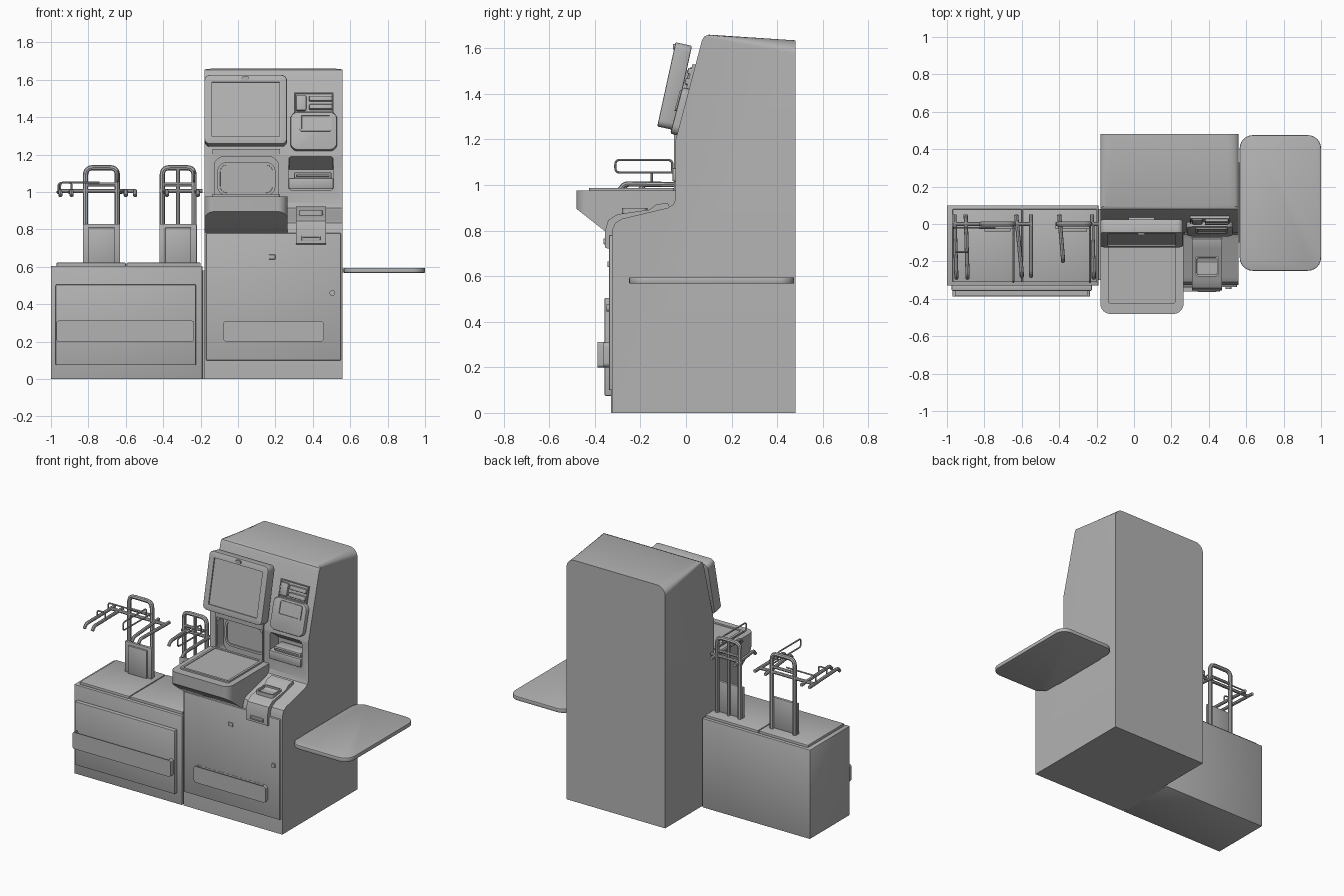
import bpy, bmesh, math
from mathutils import Vector

if "Cube" in bpy.data.objects:
    bpy.data.objects.remove(bpy.data.objects["Cube"])

grey = bpy.data.materials.new("mid grey")
grey.use_nodes = True
grey.diffuse_color = (0.45, 0.45, 0.45, 1)
grey.node_tree.nodes["Principled BSDF"].inputs["Base Color"].default_value = (0.45, 0.45, 0.45, 1)


def finish(name, bm):
    bmesh.ops.recalc_face_normals(bm, faces=bm.faces)
    me = bpy.data.meshes.new(name)
    bm.to_mesh(me)
    bm.free()
    ob = bpy.data.objects.new(name, me)
    bpy.context.collection.objects.link(ob)
    me.materials.append(grey)
    smooth(ob)
    return ob


def activate(ob):
    bpy.ops.object.select_all(action='DESELECT')
    ob.select_set(True)
    bpy.context.view_layer.objects.active = ob


def smooth(ob):
    activate(ob)
    bpy.ops.object.shade_smooth_by_angle(angle=math.radians(35))


def box(name, x, y, z, round_axis=None, radius=0.0, inset=None, edge=0.0):
    """Box from ranges; rounds corners along an axis; inset = (direction, width, depth)."""
    bm = bmesh.new()
    bmesh.ops.create_cube(bm, size=1)
    mid = Vector([(r[0] + r[1]) / 2 for r in (x, y, z)])
    size = [r[1] - r[0] for r in (x, y, z)]
    for v in bm.verts:
        v.co = Vector([c * s for c, s in zip(v.co, size)])
    if round_axis is not None:
        along = [e for e in bm.edges
                 if abs(e.verts[0].co[round_axis] - e.verts[1].co[round_axis]) > 1e-5]
        bmesh.ops.bevel(bm, geom=along, offset=radius, segments=6, profile=0.5, affect='EDGES')
    bm.normal_update()
    if edge:
        sharp = [e for e in bm.edges if len(e.link_faces) == 2 and e.calc_face_angle() > 1]
        bmesh.ops.bevel(bm, geom=sharp, offset=edge, segments=2, profile=0.5, affect='EDGES')
        bm.normal_update()
    if inset:
        direction = Vector(inset[0])
        face = max(bm.faces, key=lambda f: f.normal.dot(direction) + f.calc_area())
        face = max((f for f in bm.faces if f.normal.dot(direction) > 0.99), key=lambda f: f.calc_area())
        bmesh.ops.inset_region(bm, faces=[face], thickness=inset[1])
        bmesh.ops.inset_region(bm, faces=[face], thickness=0.001, depth=inset[2])
    ob = finish(name, bm)
    ob.location = mid
    return ob


def prism(name, outline, x, round_from=None, radius=0.0):
    """Side profile (y, z) drawn out along x; rounds the long edges above a height."""
    bm = bmesh.new()
    face = bm.faces.new([bm.verts.new((x[0], p, q)) for p, q in outline])
    new = bmesh.ops.extrude_face_region(bm, geom=[face])["geom"]
    bmesh.ops.translate(bm, verts=[v for v in new if isinstance(v, bmesh.types.BMVert)],
                        vec=(x[1] - x[0], 0, 0))
    if round_from:
        top = [e for e in bm.edges if all(v.co.z > round_from for v in e.verts)
               and abs(e.verts[0].co.y - e.verts[1].co.y) > 0.2]
        bmesh.ops.bevel(bm, geom=top, offset=radius, segments=8, profile=0.5, affect='EDGES')
    return finish(name, bm)


def boolean(ob, cutter, operation='DIFFERENCE'):
    cutter.hide_render = True
    activate(ob)
    mod = ob.modifiers.new("cut", 'BOOLEAN')
    mod.object, mod.operation, mod.solver = cutter, operation, 'EXACT'
    bpy.ops.object.modifier_apply(modifier=mod.name)
    bpy.data.objects.remove(cutter)
    smooth(ob)


def tube(name, points, radius=0.012, bend=0.03):
    """Round bar through points with softened corners."""
    pts = [Vector(p) for p in points]
    path = [pts[0]]
    for a, b, c in zip(pts, pts[1:], pts[2:]):
        p = b + (a - b).normalized() * min(bend, (a - b).length * 0.45)
        q = b + (c - b).normalized() * min(bend, (c - b).length * 0.45)
        for i in range(6):
            t = i / 5
            path.append(p * (1 - t) ** 2 + b * 2 * t * (1 - t) + q * t * t)
    path.append(pts[-1])
    cu = bpy.data.curves.new(name, 'CURVE')
    cu.dimensions, cu.bevel_depth, cu.bevel_resolution, cu.use_fill_caps = '3D', radius, 2, True
    sp = cu.splines.new('POLY')
    sp.points.add(len(path) - 1)
    for s, p in zip(sp.points, path):
        s.co = (*p, 1)
    ob = bpy.data.objects.new(name, cu)
    bpy.context.collection.objects.link(ob)
    cu.materials.append(grey)
    activate(ob)
    bpy.ops.object.convert(target='MESH')
    smooth(bpy.context.object)


def on_slope(name, x, z, thick, **kw):
    """Box lying on the sloping upper front of the kiosk."""
    ob = box(name, x, (-thick, thick), z, **kw)
    mid = (z[0] + z[1]) / 2
    ob.location.y = -0.045 + (mid - 1.2) * 0.262
    ob.rotation_euler.x = -math.atan(0.262)


# Kiosk body
body = prism("kiosk_body", [(-0.325, 0), (0.48, 0), (0.48, 1.635), (0.1, 1.66), (0.08, 1.652), (0.07, 1.635),
                            (-0.045, 1.2), (-0.045, 0.94), (-0.055, 0.915), (-0.08, 0.9), (-0.28, 0.852),
                            (-0.31, 0.835), (-0.325, 0.8)], (-0.18, 0.56), 1.63, 0.06)
boolean(body, box("receipt_cutter", (0.27, 0.51), (-0.2, 0.05), (1.01, 1.19), 1, 0.02))
boolean(body, box("scanner_cutter", (-0.13, 0.22), (-0.2, 0.03), (0.93, 1.19), 1, 0.06))
box("kiosk_door", (-0.17, 0.55), (-0.338, -0.3), (0.1, 0.78), edge=0.004)
box("kiosk_drawer", (-0.08, 0.46), (-0.362, -0.335), (0.2, 0.31), 1, 0.02, inset=((0, 0, 1), 0.006, -0.07))
box("door_latch", (0.165, 0.2), (-0.345, -0.33), (0.64, 0.665), edge=0.003)
box("door_lock", (0.49, 0.52), (-0.348, -0.33), (0.445, 0.475), 1, 0.0145)
box("scanner_frame_top", (-0.135, 0.225), (-0.052, -0.04), (1.19, 1.23))
for i, x in enumerate((-0.135, 0.215)):
    box(f"scanner_frame_side_{i}", (x, x + 0.01), (-0.052, -0.04), (0.97, 1.2))
box("scanner_window", (-0.11, 0.2), (0.015, 0.035), (0.98, 1.16), 1, 0.05, inset=((0, -1, 0), 0.015, -0.006))

# Scanner tray with a rounded plan and sloping underside
tray = prism("scanner_tray", [(-0.48, 0.975), (-0.48, 0.895), (-0.34, 0.785), (-0.3, 0.78), (-0.04, 0.88),
                              (-0.04, 0.975)], (-0.18, 0.265))
boolean(tray, box("tray_rounding", (-0.18, 0.265), (-0.481, 0.1), (0.7, 1.1), 2, 0.055), 'INTERSECT')
box("scale_plate", (-0.14, 0.225), (-0.425, -0.05), (0.97, 0.986), 2, 0.015, inset=((0, 0, 1), 0.016, -0.004))

# Touch screen
screen = box("touch_screen", (-0.18, 0.262), (-0.037, 0.037), (1.245, 1.623), 1, 0.03,
             inset=((0, -1, 0), 0.034, -0.008), edge=0.006)
screen.location.y = -0.05
screen.rotation_euler.x = math.radians(-12.3)
box("screen_camera", (0.02, 0.06), (-0.058, -0.045), (1.595, 1.618), 1, 0.01)
on_slope("screen_mount", (-0.03, 0.11), (1.36, 1.5), 0.045)

# Payment devices on the right
on_slope("card_reader_frame", (0.3, 0.51), (1.42, 1.53), 0.012, inset=((0, -1, 0), 0.008, -0.008))
on_slope("card_reader_left", (0.31, 0.365), (1.432, 1.515), 0.02, edge=0.006)
for i in range(2):
    on_slope(f"card_reader_lip_{i}", (0.38, 0.505), (1.437 + i * 0.045, 1.465 + i * 0.045), 0.026, edge=0.006)
on_slope("pin_pad", (0.28, 0.53), (1.215, 1.425), 0.03, round_axis=1, radius=0.04, edge=0.008)
on_slope("pin_pad_screen", (0.33, 0.5), (1.315, 1.41), 0.037, round_axis=1, radius=0.012,
         inset=((0, -1, 0), 0.01, -0.004))
prism("receipt_hood", [(-0.04, 1.19), (0.05, 1.12), (0.05, 1.19)], (0.272, 0.508))
box("receipt_printer", (0.27, 0.51), (-0.06, 0.05), (1.015, 1.075), edge=0.008)
box("receipt_slot", (0.3, 0.5), (-0.045, 0.04), (1.07, 1.105), edge=0.008, inset=((0, -1, 0), 0.008, -0.02))
prism("note_unit", [(-0.06, 0.88), (-0.08, 0.922), (-0.13, 0.915), (-0.16, 0.892), (-0.3, 0.872), (-0.342, 0.845),
                    (-0.355, 0.8), (-0.355, 0.725), (-0.32, 0.715)], (0.31, 0.47))
box("note_slot", (0.34, 0.44), (-0.363, -0.35), (0.74, 0.765), edge=0.003, inset=((0, -1, 0), 0.005, -0.006))
box("coin_cup", (0.325, 0.455), (-0.28, -0.17), (0.87, 0.9), 2, 0.02, inset=((0, 0, 1), 0.01, -0.015))

# Side shelf
box("side_shelf", (0.565, 1.0), (-0.25, 0.475), (0.567, 0.595), 2, 0.07, edge=0.005)
box("shelf_bracket", (0.555, 0.6), (-0.1, 0.33), (0.57, 0.59))

# Bagging cabinet
box("bagging_cabinet", (-1.0, -0.19), (-0.33, 0.1), (0, 0.605), edge=0.005)
box("cabinet_gap", (-0.195, -0.175), (-0.3, 0.08), (0, 0.58))
for i, x in enumerate(((-0.97, -0.6), (-0.595, -0.2))):
    box(f"bagging_plate_{i}", x, (-0.31, 0.08), (0.6, 0.622), edge=0.004)
box("cabinet_front", (-0.975, -0.225), (-0.357, -0.325), (0.075, 0.505), edge=0.005)
box("cabinet_handle", (-0.97, -0.235), (-0.388, -0.35), (0.2, 0.312), 1, 0.012,
    inset=((0, 0, 1), 0.006, -0.08))

# Bag stands
for n, c in enumerate((-0.73, -0.32)):
    tube(f"stand_loop_{n}", [(c - 0.085, 0, 0.62), (c - 0.085, 0, 1.13), (c + 0.085, 0, 1.13),
                             (c + 0.085, 0, 0.62)], 0.014, 0.04)
    box(f"stand_plate_{n}", (c - 0.1, c + 0.1), (-0.028, -0.008), (0.62, 0.83), edge=0.004)
    box(f"stand_cover_{n}", (c - 0.07, c + 0.07), (-0.04, -0.02), (0.62, 0.81), edge=0.004)
    tube(f"stand_brace_{n}", [(c - 0.085, 0, 1.04), (c + 0.085, 0, 1.04)], 0.01)
tube("stand_inner_post", [(-0.32, 0, 0.62), (-0.32, 0, 1.13)], 0.011)

# Bag arms reaching forward, with downturned tips
tube("left_crossbar", [(-0.96, 0.0, 1.005), (-0.55, 0.0, 1.005)], 0.011)
tube("right_crossbar", [(-0.42, 0.0, 1.005), (-0.19, 0.0, 1.005)], 0.011)
for i, (x0, x1, tip) in enumerate(((-0.96, -0.95, -0.29), (-0.9, -0.89, -0.29), (-0.63, -0.6, -0.28),
                                   (-0.55, -0.55, -0.28), (-0.4, -0.38, -0.2), (-0.225, -0.215, -0.29))):
    tube(f"bag_arm_{i}", [(x0, 0.05, 1.0), (x1, tip + 0.02, 1.005), (x1, tip, 0.98)], 0.011, 0.015)

# Thin wire retainers
for i, x in enumerate((-0.645, -0.235)):
    tube(f"side_wire_{i}", [(x, 0, 1.055), (x, -0.31, 1.055), (x, -0.31, 1.11), (x, -0.06, 1.11),
                            (x, -0.06, 1.055)], 0.005, 0.02)
tube("back_wire", [(-0.74, -0.02, 1.05), (-0.96, -0.02, 1.05), (-0.96, -0.02, 1.0)], 0.005, 0.02)
tube("front_wire", [(-0.95, -0.15, 1.005), (-0.95, -0.15, 1.05), (-0.89, -0.15, 1.05), (-0.89, -0.15, 1.005)],
     0.005, 0.015)
